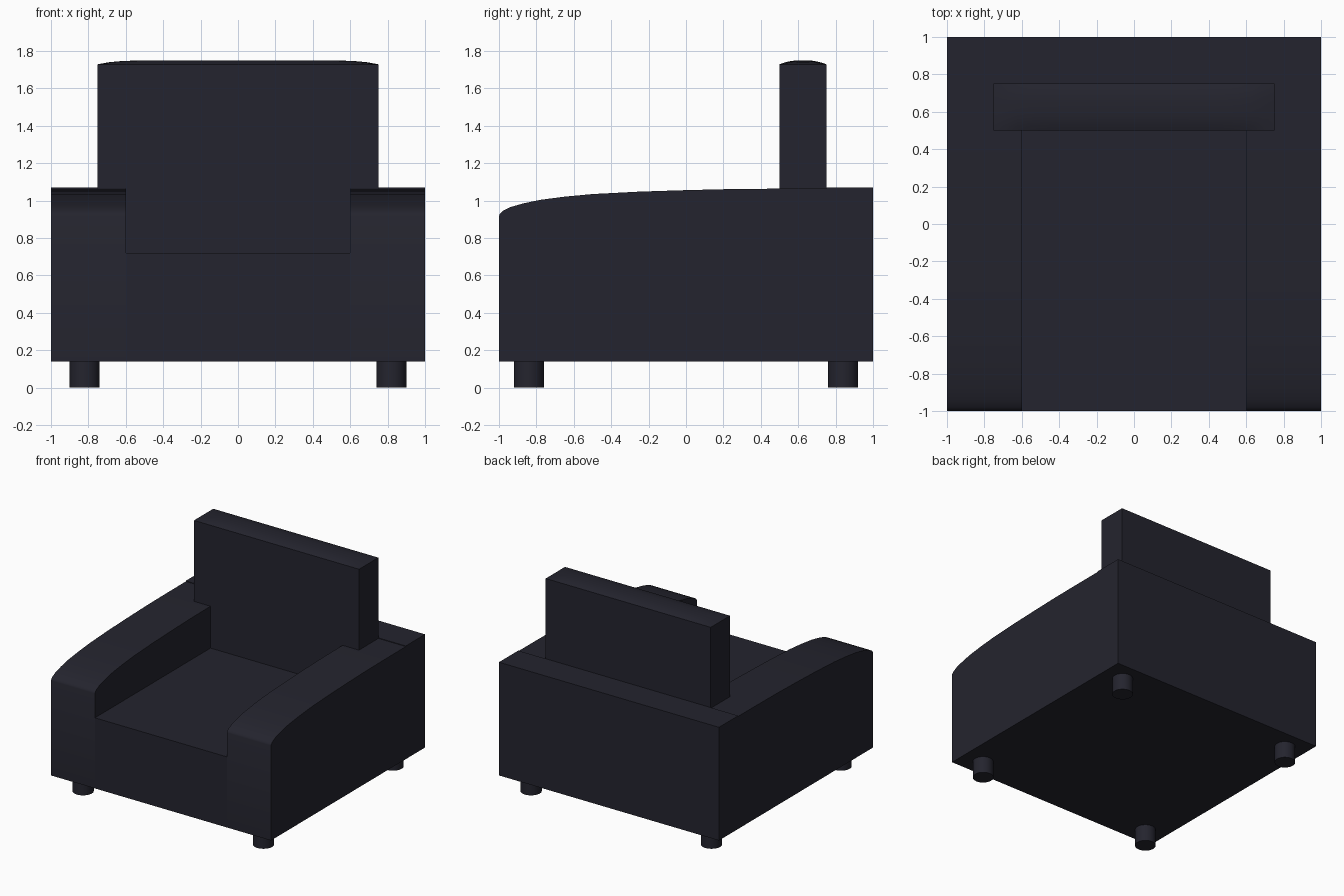
import bpy, bmesh

if "Cube" in bpy.data.objects:
    bpy.data.objects.remove(bpy.data.objects["Cube"])

mat = bpy.data.materials.new("dark navy fabric")
mat.diffuse_color = (0.0176, 0.0176, 0.0275, 1)
mat.use_nodes = True
mat.node_tree.nodes["Principled BSDF"].inputs["Base Color"].default_value = mat.diffuse_color


def finish(bm, name, smooth=False):
    bmesh.ops.recalc_face_normals(bm, faces=bm.faces)
    me = bpy.data.meshes.new(name)
    bm.to_mesh(me)
    bm.free()
    ob = bpy.data.objects.new(name, me)
    bpy.context.collection.objects.link(ob)
    me.materials.append(mat)
    if smooth:
        bpy.ops.object.select_all(action='DESELECT')
        ob.select_set(True)
        bpy.context.view_layer.objects.active = ob
        bpy.ops.object.shade_smooth_by_angle(angle=0.6)
    return ob


def extrude_profile(name, profile, x0, x1, smooth=False):
    """Extrude a closed (y, z) profile from x0 to x1."""
    bm = bmesh.new()
    face = bm.faces.new([bm.verts.new((x0, y, z)) for y, z in profile])
    ext = bmesh.ops.extrude_face_region(bm, geom=[face])
    verts = [v for v in ext["geom"] if isinstance(v, bmesh.types.BMVert)]
    bmesh.ops.translate(bm, verts=verts, vec=(x1 - x0, 0, 0))
    return finish(bm, name, smooth)


# Seat base and the raised strip along the rear
extrude_profile("seat_base", [(-1, 0.14), (1, 0.14), (1, 1.07), (0.75, 1.07),
                              (0.75, 0.72), (-1, 0.72)], -0.6, 0.6)

# Armrests: full-height side slabs with a curved top
arm = [(-1, 0.14), (1, 0.14), (1, 1.07), (0.75, 1.07), (0.75, 1.065),
       (0.5, 1.064), (0.25, 1.062), (0, 1.056), (-0.25, 1.048), (-0.5, 1.035),
       (-0.65, 1.021), (-0.78, 1.004), (-0.87, 0.985), (-0.94, 0.965),
       (-0.98, 0.945), (-0.995, 0.93), (-1, 0.918)]
extrude_profile("left_arm", arm, -1, -0.6, True)
extrude_profile("right_arm", arm, 0.6, 1, True)

# Backrest: box with a softly crowned top
bm = bmesh.new()
bmesh.ops.create_grid(bm, x_segments=24, y_segments=10, size=1)
for v in bm.verts:
    u, w = v.co.x, v.co.y
    crown = (1 - abs(u) ** 9) * (1 - abs(w) ** 2.5)
    v.co = (u * 0.75, 0.625 + w * 0.125, 1.729 + 0.021 * crown)
rim = [e for e in bm.edges if e.is_boundary]
ext = bmesh.ops.extrude_edge_only(bm, edges=rim)
for v in ext["geom"]:
    if isinstance(v, bmesh.types.BMVert):
        v.co.z = 0.71
bmesh.ops.holes_fill(bm, edges=[e for e in bm.edges if e.is_boundary], sides=0)
finish(bm, "backrest", True)

# Four round feet
for sx in (-1, 1):
    for sy in (-1, 1):
        bm = bmesh.new()
        bmesh.ops.create_cone(bm, cap_ends=True, segments=32, radius1=0.08,
                              radius2=0.08, depth=0.15)
        bmesh.ops.translate(bm, verts=bm.verts, vec=(sx * 0.82, sy * 0.84, 0.075))
        finish(bm, "foot", True)
